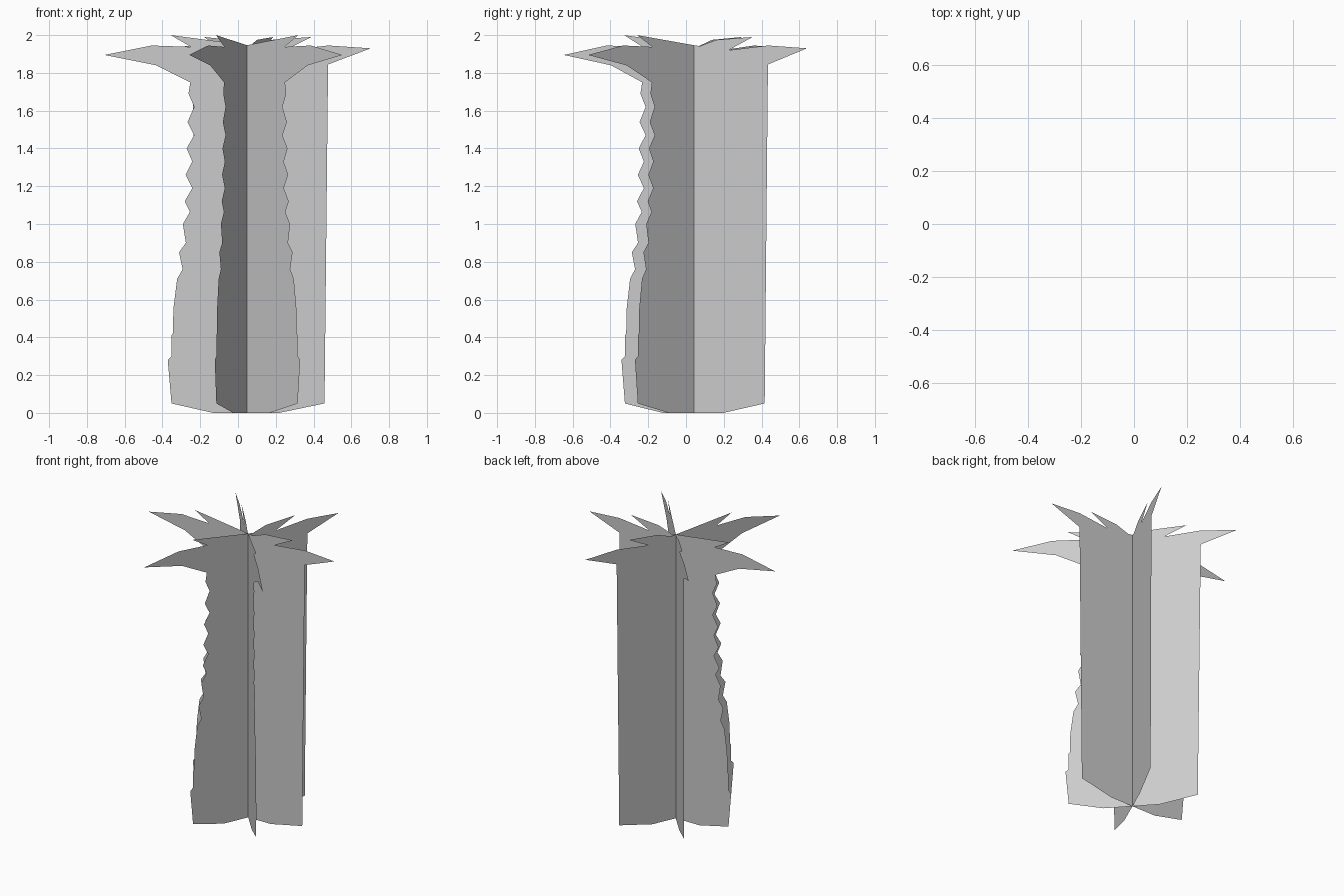
import bpy
import bmesh
from math import radians

# Shared heights of the jagged trunk edge, top to bottom
heights = [1.75, 1.69, 1.62, 1.54, 1.47, 1.40, 1.33, 1.26, 1.19, 1.12, 1.06, 1.00,
           0.92, 0.85, 0.78, 0.71, 0.63, 0.55, 0.48, 0.41, 0.34, 0.28, 0.20]
left = [.30, .31, .28, .315, .28, .32, .29, .325, .29, .33, .30, .34,
        .31, .36, .33, .37, .335, .39, .35, .40, .36, .42, .385]
right = [.28, .31, .29, .32, .295, .32, .285, .315, .28, .31, .295, .325,
         .305, .355, .325, .345, .325, .365, .345, .375, .35, .405, .385]

# Leafy crown outline, from the left side over to the right side
crown = [(-.48, 1.84), (-.754, 1.895), (-.505, 1.945), (-.275, 1.925), (-.405, 2.0),
         (-.21, 1.97), (-.055, 1.905), (0, 1.93), (.13, 1.975), (.34, 1.99), (.20, 1.92),
         (.43, 1.945), (.655, 1.93), (.43, 1.845)]
foot_left = [(-.18, 0), (-.40, .05)]
foot_right = [(.41, .05), (.17, 0)]

outline = (foot_left
           + [(-w, z) for w, z in zip(reversed(left), reversed(heights))]
           + crown
           + list(zip(right, heights))
           + foot_right)


def plant_card(name, angle):
    """One flat upright card, turned about the plant's axis."""
    bm = bmesh.new()
    face = bm.faces.new([bm.verts.new((u, 0, z)) for u, z in outline])
    bmesh.ops.triangulate(bm, faces=[face], ngon_method='EAR_CLIP')
    mesh = bpy.data.meshes.new(name)
    bm.to_mesh(mesh)
    bm.free()
    obj = bpy.data.objects.new(name, mesh)
    obj.location = (.048, .042, 0)
    obj.rotation_euler.z = radians(angle)
    bpy.context.collection.objects.link(obj)


# Three crossed cards
for i, angle in enumerate((0, 66, 132), 1):
    plant_card(f"plant_card_{i}", angle)
